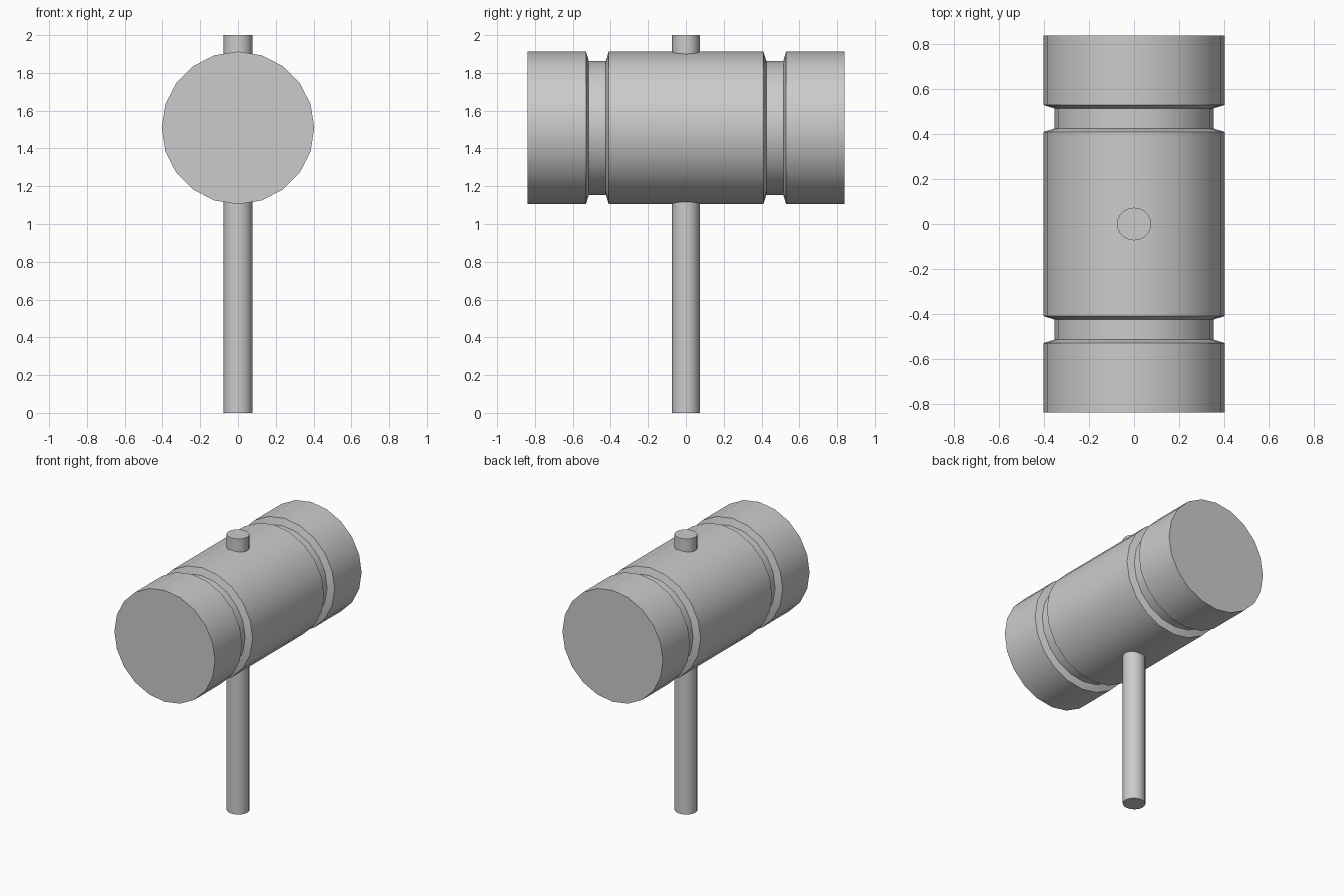
import bpy, bmesh
from math import pi, sin, cos, radians

if "Cube" in bpy.data.objects:
    bpy.data.objects.remove(bpy.data.objects["Cube"])

SIDES = 20
HEAD_Z = 1.509


def make_object(name, bm):
    bmesh.ops.recalc_face_normals(bm, faces=bm.faces)
    mesh = bpy.data.meshes.new(name)
    bm.to_mesh(mesh)
    bm.free()
    obj = bpy.data.objects.new(name, mesh)
    bpy.context.collection.objects.link(obj)
    bpy.ops.object.select_all(action='DESELECT')
    bpy.context.view_layer.objects.active = obj
    obj.select_set(True)
    bpy.ops.object.shade_smooth_by_angle(angle=radians(30))
    return obj


# Mallet head: a round profile along y with two grooves
half = [(0.41, 0.404), (0.425, 0.355), (0.515, 0.355), (0.53, 0.404), (0.84, 0.404)]
profile = [(-y, r) for y, r in reversed(half)] + half
bm = bmesh.new()
rings = []
for y, r in profile:
    rings.append([bm.verts.new((r * sin(2 * pi * i / SIDES), y,
                                HEAD_Z + r * cos(2 * pi * i / SIDES)))
                  for i in range(SIDES)])
for a, b in zip(rings, rings[1:]):
    for i in range(SIDES):
        j = (i + 1) % SIDES
        bm.faces.new((a[i], a[j], b[j], b[i]))
bm.faces.new(rings[0])
bm.faces.new(rings[-1])
make_object("mallet_head", bm)

# Handle: a rod through the head, poking out on top
bm = bmesh.new()
bmesh.ops.create_cone(bm, cap_ends=True, segments=SIDES,
                      radius1=1, radius2=1, depth=2)
bmesh.ops.scale(bm, vec=(0.076, 0.073, 1), verts=bm.verts)
bmesh.ops.translate(bm, vec=(0, 0, 1), verts=bm.verts)
make_object("handle", bm)
